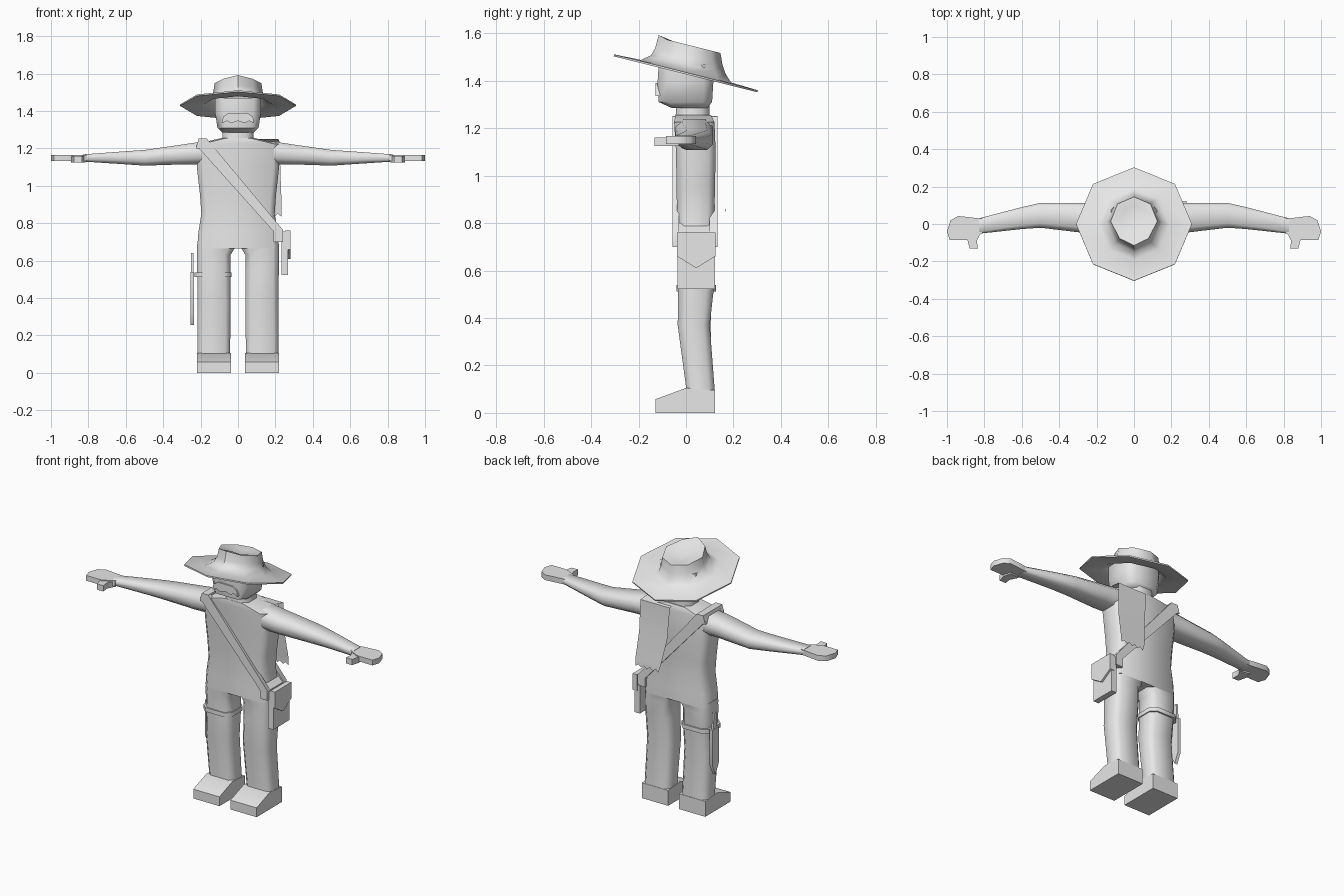
import bpy, bmesh, math

cube = bpy.data.objects.get("Cube")
if cube:
    bpy.data.objects.remove(cube, do_unlink=True)

grey = bpy.data.materials.new("plain_grey")
grey.use_nodes = True
grey.diffuse_color = (0.8, 0.8, 0.8, 1)
grey.node_tree.nodes["Principled BSDF"].inputs["Base Color"].default_value = (0.8, 0.8, 0.8, 1)


def finish(name, bm, mirror=False):
    """Turn a bmesh into a softly shaded object, optionally mirrored in x."""
    bmesh.ops.recalc_face_normals(bm, faces=bm.faces[:])
    me = bpy.data.meshes.new(name)
    bm.to_mesh(me)
    bm.free()
    me.materials.append(grey)
    for p in me.polygons:
        p.use_smooth = True
    me.set_sharp_from_angle(angle=math.radians(50))
    ob = bpy.data.objects.new(name, me)
    bpy.context.scene.collection.objects.link(ob)
    if mirror:
        ob.modifiers.new("mirror", 'MIRROR')
    return ob


def place(axis, t, u, v):
    """Point at t on the axis, with u and v on the other two in order."""
    return {'x': (t, u, v), 'y': (u, t, v), 'z': (u, v, t)}[axis]


def bridge(bm, rings, closed=True):
    for a, b in zip(rings, rings[1:]):
        n = len(a)
        for i in range(n if closed else n - 1):
            j = (i + 1) % n
            bm.faces.new((a[i], a[j], b[j], b[i]))


def loft(name, axis, sections, cut=0.25, mirror=False):
    """Skin chamfered boxes given as (t, u0, u1, v0, v1)."""
    bm = bmesh.new()
    rings = []
    for t, u0, u1, v0, v1 in sections:
        c = cut * min(u1 - u0, v1 - v0)
        pts = [(u0 + c, v0), (u1 - c, v0), (u1, v0 + c), (u1, v1 - c),
               (u1 - c, v1), (u0 + c, v1), (u0, v1 - c), (u0, v0 + c)]
        rings.append([bm.verts.new(place(axis, t, u, v)) for u, v in pts])
    bridge(bm, rings)
    bm.faces.new(rings[0])
    bm.faces.new(rings[-1])
    return finish(name, bm, mirror)


def prism(name, axis, pts, lo, hi, mirror=False):
    """Extrude an outline along an axis."""
    bm = bmesh.new()
    rings = [[bm.verts.new(place(axis, t, u, v)) for u, v in pts] for t in (lo, hi)]
    bridge(bm, rings)
    for r in rings:
        bm.faces.new(r)
    return finish(name, bm, mirror)


# Body
def upright(rows):
    return [(z, -w, w, y0, y1) for z, w, y0, y1 in rows]


loft("torso", 'z', upright([
    (0.665, 0.218, -0.035, 0.12), (0.75, 0.212, -0.035, 0.12),
    (0.85, 0.196, -0.038, 0.12), (0.95, 0.203, -0.04, 0.122),
    (1.10, 0.22, -0.042, 0.125), (1.225, 0.22, -0.05, 0.12),
    (1.255, 0.09, -0.045, 0.105)]), cut=0.18)
loft("neck", 'z', upright([(1.23, 0.085, -0.045, 0.10), (1.31, 0.08, -0.04, 0.10)]))
loft("head", 'z', upright([
    (1.285, 0.085, -0.06, 0.09), (1.31, 0.11, -0.115, 0.11),
    (1.39, 0.122, -0.12, 0.115), (1.47, 0.122, -0.115, 0.115)]), cut=0.17)
prism("moustache", 'y', [
    (-0.085, 1.335), (-0.08, 1.37), (-0.05, 1.39), (0.05, 1.39), (0.08, 1.37),
    (0.085, 1.335), (0.06, 1.348), (0.035, 1.335), (0, 1.347),
    (-0.035, 1.335), (-0.06, 1.348)], -0.128, -0.11)

# Limbs
loft("legs", 'z', [
    (0.06, 0.04, 0.218, -0.005, 0.12), (0.11, 0.042, 0.216, 0.0, 0.12),
    (0.37, 0.04, 0.216, -0.035, 0.10), (0.53, 0.04, 0.218, -0.033, 0.118),
    (0.63, 0.04, 0.22, -0.035, 0.12), (0.69, 0.004, 0.218, -0.035, 0.12)],
    cut=0.2, mirror=True)
prism("boots", 'x', [(-0.128, 0), (0.122, 0), (0.122, 0.095), (0.0, 0.105), (-0.128, 0.058)],
      0.038, 0.218, mirror=True)
loft("arms", 'x', [
    (0.18, -0.045, 0.115, 1.115, 1.238), (0.29, -0.045, 0.112, 1.115, 1.222),
    (0.50, -0.02, 0.113, 1.108, 1.192), (0.60, -0.027, 0.09, 1.115, 1.185),
    (0.83, -0.052, 0.03, 1.13, 1.168)], cut=0.27, mirror=True)
prism("hands", 'z', [
    (0.81, -0.05), (0.88, -0.085), (0.985, -0.085), (1.0, -0.04), (0.98, 0.02),
    (0.94, 0.043), (0.81, 0.028)], 1.133, 1.166, mirror=True)
prism("thumbs", 'z', [
    (0.815, -0.04), (0.84, -0.09), (0.835, -0.132), (0.878, -0.132),
    (0.892, -0.08), (0.88, -0.03)], 1.124, 1.160, mirror=True)

# Tilted eight-sided hat with a pinched, dented crown
bm = bmesh.new()
rings = []
for rx, ry, cy, h, pinch in [
        (0.31, 0.303, 0, 0, 1), (0.19, 0.19, 0, 0.005, 1), (0.148, 0.157, 0.01, 0.035, 0.92),
        (0.132, 0.142, 0.012, 0.07, 0.88), (0.125, 0.13, 0.015, 0.118, 0.88),
        (0.07, 0.075, 0.02, 0.108, 0.9)]:
    ring = []
    for i in range(8):
        a = i * math.pi / 4
        x, y = rx * math.cos(a), cy + ry * math.sin(a)
        if i in (5, 7):
            x *= pinch
        peak = 0.01 if i == 6 and h > 0.1 else 0
        ring.append(bm.verts.new((x, y, 1.435 - 0.25 * y + h + peak)))
    rings.append(ring)
bridge(bm, rings)
dent = bm.verts.new((0, 0.03, 1.515))
for i in range(8):
    bm.faces.new((rings[-1][i], rings[-1][(i + 1) % 8], dent))
bmesh.ops.recalc_face_normals(bm, faces=bm.faces[:])
bmesh.ops.solidify(bm, geom=bm.faces[:], thickness=0.008)
finish("hat", bm)

# Shoulder strap, front, back and over the top
band = [(-0.222, 1.215), (-0.21, 1.25), (-0.165, 1.25), (0.24, 0.765), (0.24, 0.70)]
prism("strap_front", 'y', band, -0.056, -0.03)
prism("strap_back", 'y', band, 0.10, 0.132)
prism("strap_top", 'y', [(-0.224, 1.20), (-0.21, 1.252), (-0.165, 1.252), (-0.165, 1.20)],
      -0.056, 0.132)
prism("strap_hip", 'y', [(0.19, 0.70), (0.19, 0.80), (0.24, 0.76), (0.24, 0.70)], -0.05, 0.13)

# Satchel with pointed flap on the left hip
prism("satchel", 'x', [(-0.036, 0.522), (0.122, 0.522), (0.122, 0.755), (-0.036, 0.755)],
      0.232, 0.268)
prism("satchel_flap", 'x', [(-0.038, 0.76), (-0.038, 0.66), (0.043, 0.61), (0.124, 0.66),
                            (0.124, 0.76)], 0.25, 0.28)

# Ragged cloth hanging down the back from the left shoulder
bm = bmesh.new()
rows = []
cols = 9
for y, z, x0, x1 in [(0.06, 1.25, 0.03, 0.215), (0.13, 1.238, 0.02, 0.222),
                     (0.135, 1.04, 0.035, 0.228), (0.164, 0.88, 0.06, 0.234),
                     (0.166, 0.835, 0.075, 0.232)]:
    row = []
    for i in range(cols):
        ragged = 0.016 * (i % 2) if z < 0.85 else 0
        row.append(bm.verts.new((x0 + (x1 - x0) * i / (cols - 1), y, z + ragged)))
    rows.append(row)
bridge(bm, rows, closed=False)
bmesh.ops.solidify(bm, geom=bm.faces[:], thickness=0.006)
finish("back_cloth", bm)

# Knife strapped to the right thigh
loft("thigh_strap", 'z', [(z, -0.232, -0.034, -0.04, 0.126) for z in (0.512, 0.538)], cut=0.2)
prism("knife_sheath", 'x', [(0.04, 0.54), (0.105, 0.54), (0.105, 0.32), (0.075, 0.255),
                            (0.04, 0.32)], -0.255, -0.236)
prism("knife_handle", 'x', [(0.055, 0.53), (0.09, 0.53), (0.085, 0.64), (0.06, 0.64)],
      -0.252, -0.239)
